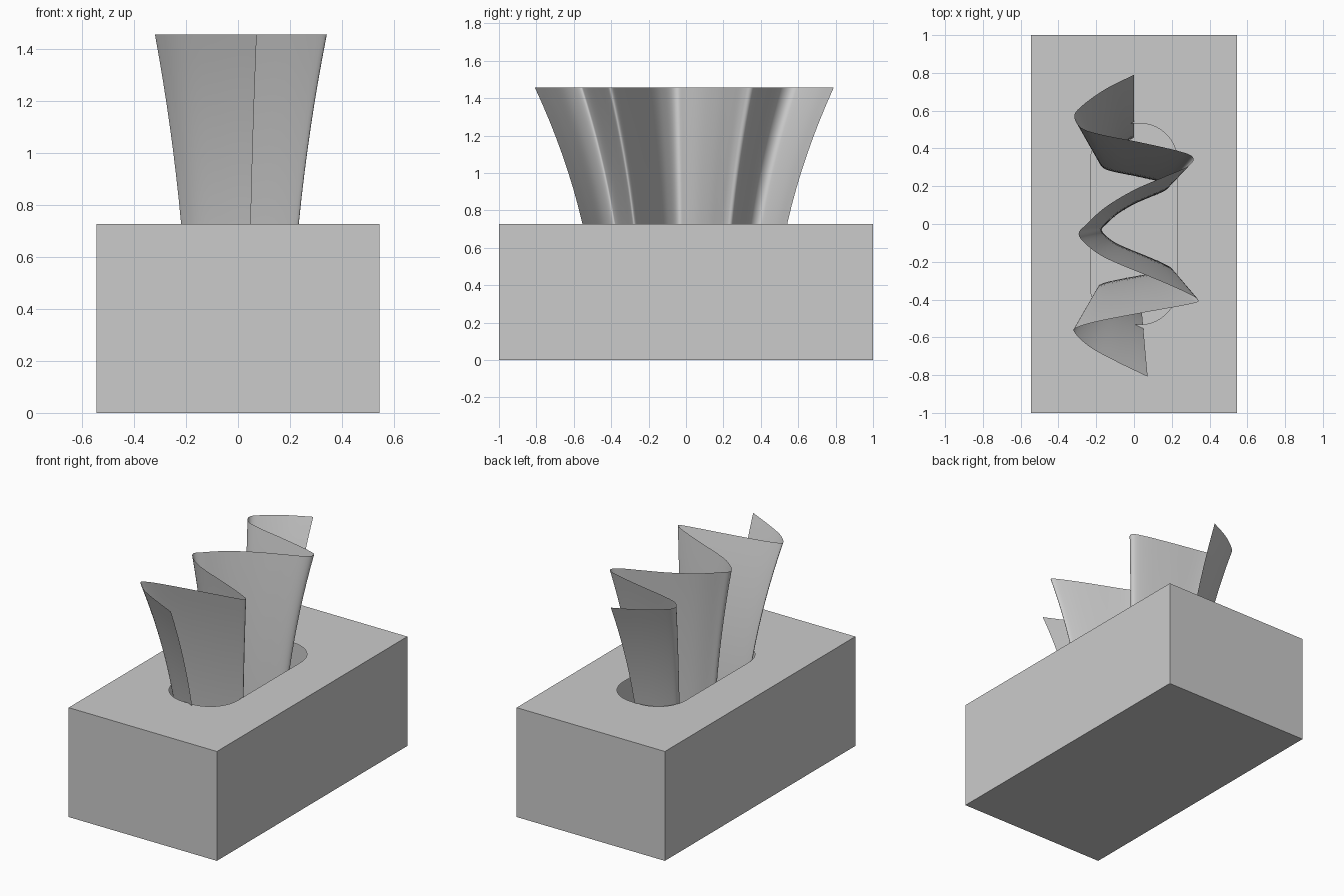
import bpy, bmesh, math
from mathutils import Vector

if "Cube" in bpy.data.objects:
    bpy.data.objects.remove(bpy.data.objects["Cube"])

HX, HY, BOX_H, TOP = 0.545, 1.0, 0.727, 1.457


def finish(bm, name):
    me = bpy.data.meshes.new(name)
    bm.to_mesh(me)
    bm.free()
    ob = bpy.data.objects.new(name, me)
    bpy.context.collection.objects.link(ob)
    return ob


def rounded_rect(hx, hy, r, n=10):
    pts = []
    for k, (sx, sy) in enumerate([(1, 1), (-1, 1), (-1, -1), (1, -1)]):
        for i in range(n + 1):
            a = math.pi / 2 * (k + i / n)
            pts.append((sx * (hx - r) + r * math.cos(a), sy * (hy - r) + r * math.sin(a)))
    return pts


def ring_edges(bm, verts):
    return [bm.edges.new((verts[i - 1], verts[i])) for i in range(len(verts))]


# Thin carton with an oblong opening in its top
bm = bmesh.new()
corners = [(-HX, -HY), (HX, -HY), (HX, HY), (-HX, HY)]
low = [bm.verts.new((x, y, 0)) for x, y in corners]
high = [bm.verts.new((x, y, BOX_H)) for x, y in corners]
bm.faces.new(low[::-1])
rim = ring_edges(bm, high)
for i in range(4):
    bm.faces.new((low[i - 1], low[i], high[i], high[i - 1]))
hole = [bm.verts.new((x, y, BOX_H)) for x, y in rounded_rect(0.23, 0.533, 0.2)]
rim += ring_edges(bm, hole)
fill = bmesh.ops.triangle_fill(bm, edges=rim, use_beauty=True, normal=(0, 0, 1))
faces = [g for g in fill["geom"] if isinstance(g, bmesh.types.BMFace)]
bmesh.ops.dissolve_limit(bm, angle_limit=0.01, verts=[],
                         edges=list({e for f in faces for e in f.edges}))
bmesh.ops.recalc_face_normals(bm, faces=bm.faces)
finish(bm, "tissue_box")

# Folded tissue: a zigzag top edge, scaled towards the middle as it goes down
zigzag = [(0, .79), (-.15, .715), (-.27, .63), (-.316, .572), (-.28, .51), (-.18, .475),
          (.03, .433), (.24, .385), (.313, .352), (.285, .305), (.16, .25), (0, .18),
          (-.15, .09), (-.25, 0), (-.293, -.054), (-.24, -.12), (-.13, -.19), (.135, -.30),
          (.28, -.365), (.342, -.405), (.28, -.427), (.055, -.468), (-.18, -.513),
          (-.295, -.545), (-.316, -.572), (-.235, -.65), (-.09, -.73), (.072, -.808)]


def smooth_path(points, n=5):
    p = [Vector(q) for q in points]
    p = [2 * p[0] - p[1]] + p + [2 * p[-1] - p[-2]]
    out = []
    for a, b, c, d in zip(p, p[1:], p[2:], p[3:]):
        for i in range(n):
            t = i / n
            out.append(0.5 * (2 * b + (c - a) * t + (2 * a - 5 * b + 4 * c - d) * t**2
                              + (3 * b - a - 3 * c + d) * t**3))
    return out + [p[-2]]


bm = bmesh.new()
path = smooth_path(zigzag)
ROWS = 16
rows = []
for k in range(ROWS + 1):
    z = 0.02 + (TOP - 0.02) * k / ROWS
    s = 0.58 + 0.42 * (z / TOP) ** 2
    rows.append([bm.verts.new((p.x * s, p.y * s, z)) for p in path])
for a, b in zip(rows, rows[1:]):
    for i in range(len(path) - 1):
        bm.faces.new((a[i], a[i + 1], b[i + 1], b[i])).smooth = True
finish(bm, "tissue")
